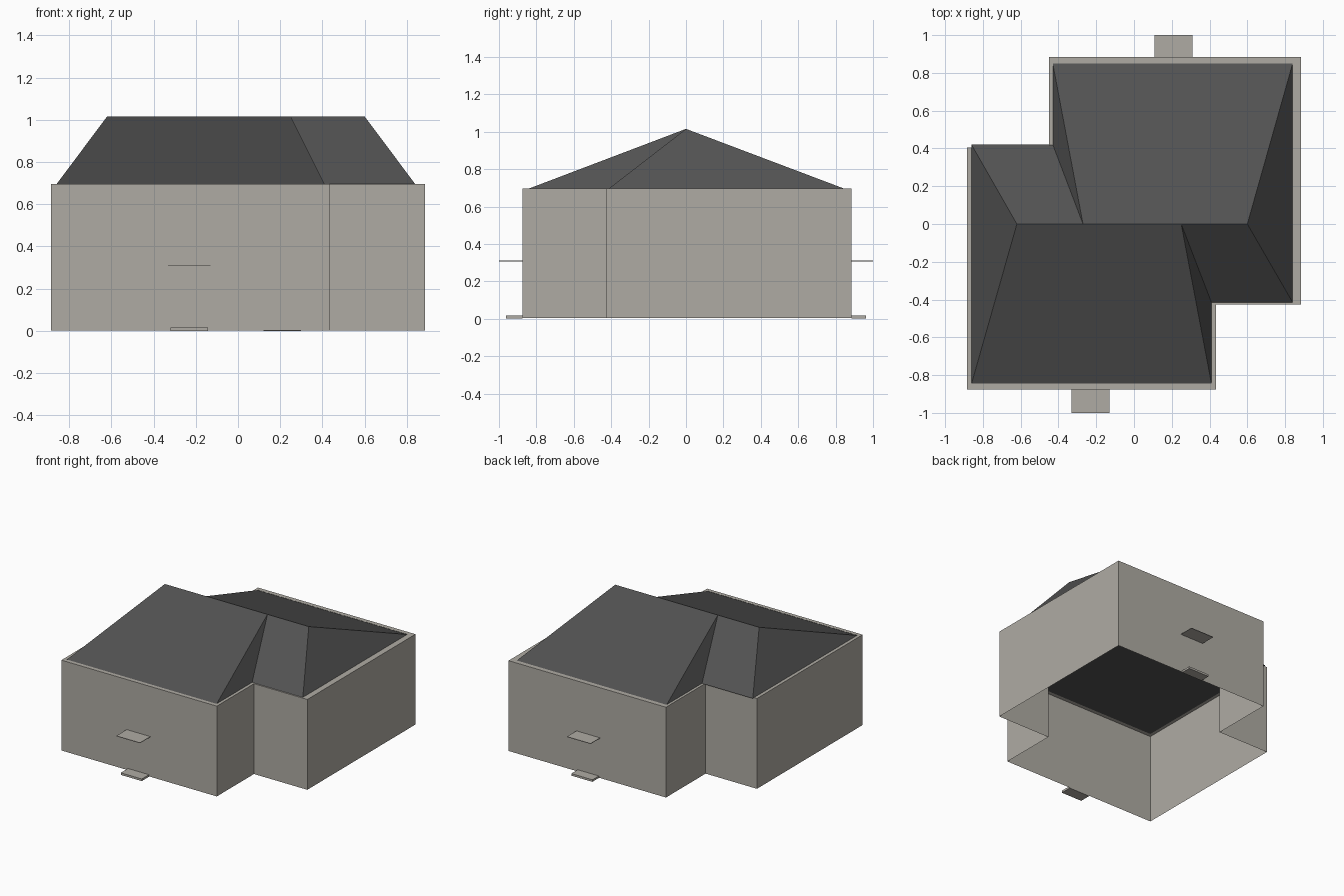
import bpy, bmesh

if "Cube" in bpy.data.objects:
    bpy.data.objects.remove(bpy.data.objects["Cube"])

def material(name, rgb):
    m = bpy.data.materials.new(name)
    m.diffuse_color = (*rgb, 1)
    m.use_nodes = True
    m.node_tree.nodes["Principled BSDF"].inputs["Base Color"].default_value = m.diffuse_color
    return m

plaster = material("warm grey plaster", (0.43, 0.41, 0.37))
slate = material("dark roof slate", (0.085, 0.085, 0.085))

def make(name, verts, faces, mat, fix_normals=True):
    me = bpy.data.meshes.new(name)
    me.from_pydata(verts, [], faces)
    if fix_normals:
        bm = bmesh.new()
        bm.from_mesh(me)
        bmesh.ops.recalc_face_normals(bm, faces=bm.faces)
        bm.to_mesh(me)
        bm.free()
    me.materials.append(mat)
    ob = bpy.data.objects.new(name, me)
    bpy.context.collection.objects.link(ob)
    return ob

WALL_TOP, RIDGE = 0.695, 1.015

# footprints (counter-clockwise from front left), walls and roof eaves
plan = [(-0.885, -0.875), (0.433, -0.875), (0.433, -0.425), (0.885, -0.425),
        (0.885, 0.885), (-0.45, 0.885), (-0.45, 0.405), (-0.885, 0.405)]
eaves = [(-0.86, -0.845), (0.41, -0.845), (0.41, -0.415), (0.84, -0.415),
         (0.84, 0.85), (-0.43, 0.85), (-0.43, 0.42), (-0.86, 0.42)]
n = len(plan)

# open-bottomed wall shell with a narrow ledge on top
ledge = [(x, min(y, 0.404) if i >= 6 else y) for i, (x, y) in enumerate(eaves)]
verts = [(x, y, 0.003) for x, y in plan] + [(x, y, WALL_TOP) for x, y in plan] \
    + [(x, y, WALL_TOP) for x, y in ledge]
faces = [(r * n + i, r * n + (i + 1) % n, (r + 1) * n + (i + 1) % n, (r + 1) * n + i)
         for r in range(2) for i in range(n)]
make("walls", verts, faces, plaster, False)

# hipped roof over both wings, ridge along x, flat underside
verts = [(x, y, WALL_TOP - 0.001) for x, y in eaves] \
    + [(x, 0, RIDGE) for x in (-0.62, -0.27, 0.25, 0.60)]
faces = [(0, 1, 10, 9, 8), (1, 2, 10), (2, 3, 11, 10), (3, 4, 11),
         (4, 5, 9, 10, 11), (5, 6, 9), (6, 7, 8, 9), (7, 0, 8),
         tuple(reversed(range(n)))]
make("roof", verts, faces, slate)

# doorstep and thin canopy at each entrance
def box(name, x0, x1, y0, y1, z0, z1):
    v = [(x, y, z) for z in (z0, z1) for x, y in ((x0, y0), (x1, y0), (x1, y1), (x0, y1))]
    f = [(0, 3, 2, 1), (4, 5, 6, 7)] + [(i, (i + 1) % 4, (i + 1) % 4 + 4, i + 4) for i in range(4)]
    make(name, v, f, plaster)

for side, x, wall, s in (("front", -0.231, -0.875, -1), ("back", 0.209, 0.885, 1)):
    for part, half, reach, z0, z1 in (("doorstep", 0.089, 0.962, 0, 0.016),
                                      ("canopy", 0.1, 1.0, 0.307, 0.311)):
        y0, y1 = sorted((wall, s * reach))
        box(f"{side}_{part}", x - half, x + half, y0, y1, z0, z1)
